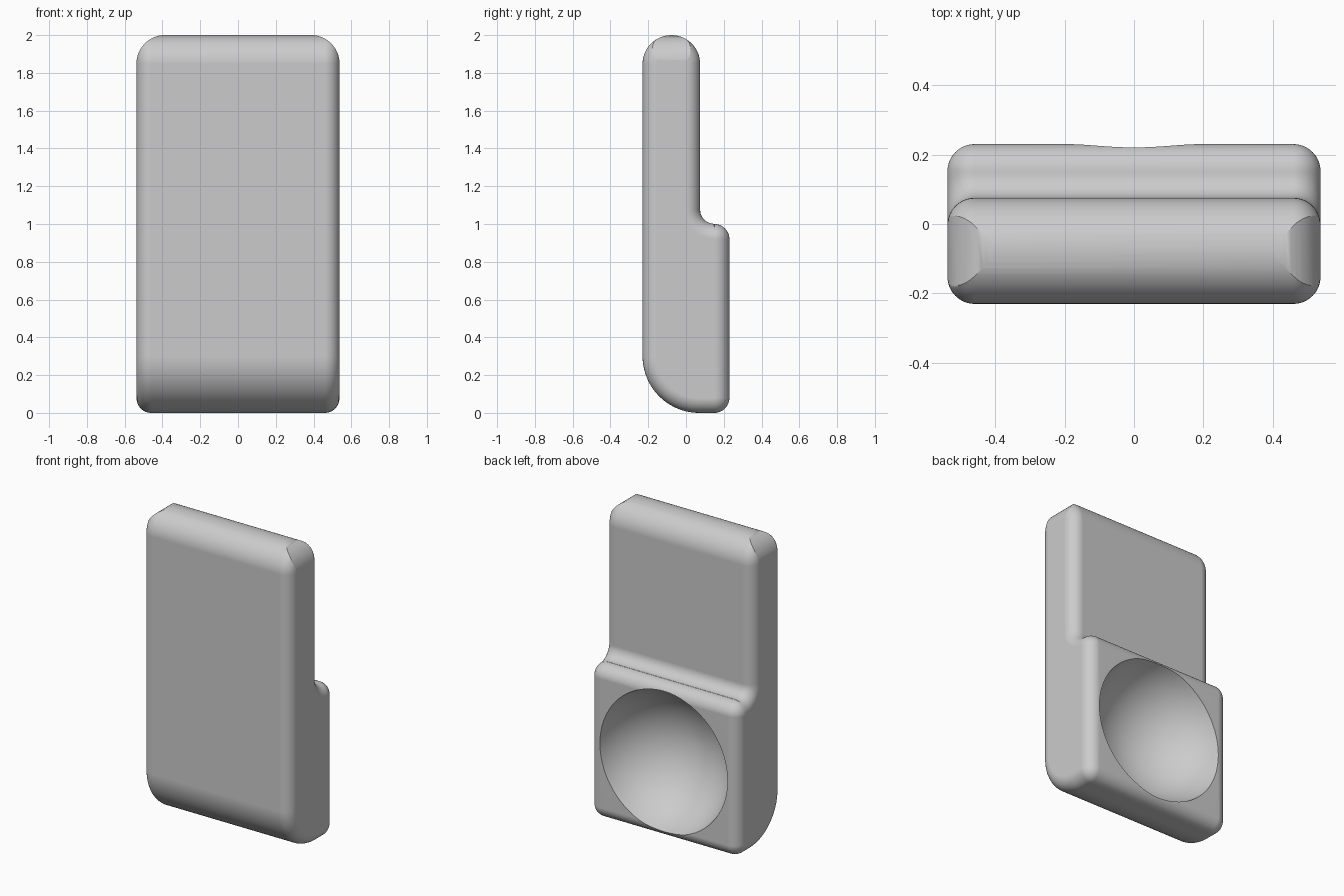
import bpy, bmesh
from math import sin, cos, pi, radians, sqrt
from mathutils import Matrix

if "Cube" in bpy.data.objects:
    bpy.data.objects.remove(bpy.data.objects["Cube"], do_unlink=True)

HALF_W = 0.537      # half width
SIDE_R = 0.078      # rounding of the side edges
TOP_R = 0.1525      # rounding of the top
STEPS = 12


def arc(cx, cy, r, start, end, steps=STEPS):
    angles = [radians(start + (end - start) * i / steps) for i in range(steps + 1)]
    return [(cx + r * cos(a), cy + r * sin(a)) for a in angles]


def side_profile(d):
    """Side outline (y, z), moved inwards by d."""
    return (arc(0.07, 0.30, 0.30 - d, 180, 270, 20)             # curved lower front
            + arc(0.15, 0.08, 0.08 - d, 270, 360)               # lower back edge
            + arc(0.15, 0.92, 0.08 - d, 0, 90)                  # ledge edge
            + arc(0.149, 1.075, 0.074 + d, 270, 180)            # hollow above the ledge
            + arc(-0.0775, 2 - TOP_R, TOP_R - d, 0, 180, 28))   # round top


def loft(name, rings):
    """Skin a row of closed rings and cap both ends."""
    bm = bmesh.new()
    rows = [[bm.verts.new(p) for p in ring] for ring in rings]
    n = len(rows[0])
    for a, b in zip(rows, rows[1:]):
        for i in range(n):
            j = (i + 1) % n
            bm.faces.new((a[i], a[j], b[j], b[i]))
    bm.faces.new(rows[0])
    bm.faces.new(rows[-1])
    bmesh.ops.recalc_face_normals(bm, faces=bm.faces)
    return to_object(name, bm)


def to_object(name, bm):
    mesh = bpy.data.meshes.new(name)
    bm.to_mesh(mesh)
    bm.free()
    obj = bpy.data.objects.new(name, mesh)
    bpy.context.collection.objects.link(obj)
    return obj


def boolean(obj, cutter, operation):
    cutter.hide_render = True
    mod = obj.modifiers.new(operation.title(), "BOOLEAN")
    mod.operation, mod.solver, mod.object = operation, "EXACT", cutter
    bpy.context.view_layer.objects.active = obj
    bpy.ops.object.modifier_apply(modifier=mod.name)
    bpy.data.objects.remove(cutter, do_unlink=True)


# Body: side outline swept across the width, with rounded side edges
half = []
for k in range(STEPS + 1):
    t = pi / 2 * k / STEPS
    half.append((HALF_W - SIDE_R + SIDE_R * sin(t), SIDE_R * (1 - cos(t))))
sections = [(-x, d) for x, d in reversed(half)] + half
body = loft("holder_body", [[(x, y, z) for y, z in side_profile(d)] for x, d in sections])

# Rounded upper corners
w = HALF_W + 0.001
outline = [(-w, -0.2), (w, -0.2)]
outline += arc(w - TOP_R, 2.0005 - TOP_R, TOP_R, 0, 90, 14)
outline += arc(TOP_R - w, 2.0005 - TOP_R, TOP_R, 90, 180, 14)
corner_cutter = loft("corner_cutter", [[(x, y, z) for x, z in outline] for y in (-0.5, 0.5)])
boolean(body, corner_cutter, "INTERSECT")

# Round bowl hollowed into the back
RIM, OUT = 0.46, 0.12
bm = bmesh.new()
bmesh.ops.create_uvsphere(
    bm, u_segments=72, v_segments=48, radius=sqrt(RIM ** 2 + OUT ** 2),
    matrix=Matrix.Translation((0, 0.228 + OUT, 0.5)) @ Matrix.Rotation(pi / 2, 4, "X"))
boolean(body, to_object("bowl_cutter", bm), "DIFFERENCE")

# Grey material
grey = bpy.data.materials.new("plain_grey")
grey.use_nodes = True
colour = (0.6, 0.6, 0.6, 1)
grey.diffuse_color = colour
grey.node_tree.nodes["Principled BSDF"].inputs["Base Color"].default_value = colour
body.data.materials.clear()
body.data.materials.append(grey)

# Smooth shading with a crisp bowl rim
bpy.ops.object.select_all(action="DESELECT")
body.select_set(True)
bpy.context.view_layer.objects.active = body
bpy.ops.object.shade_smooth_by_angle(angle=radians(30))
weighted = body.modifiers.new("Weighted Normals", "WEIGHTED_NORMAL")
weighted.keep_sharp = True
